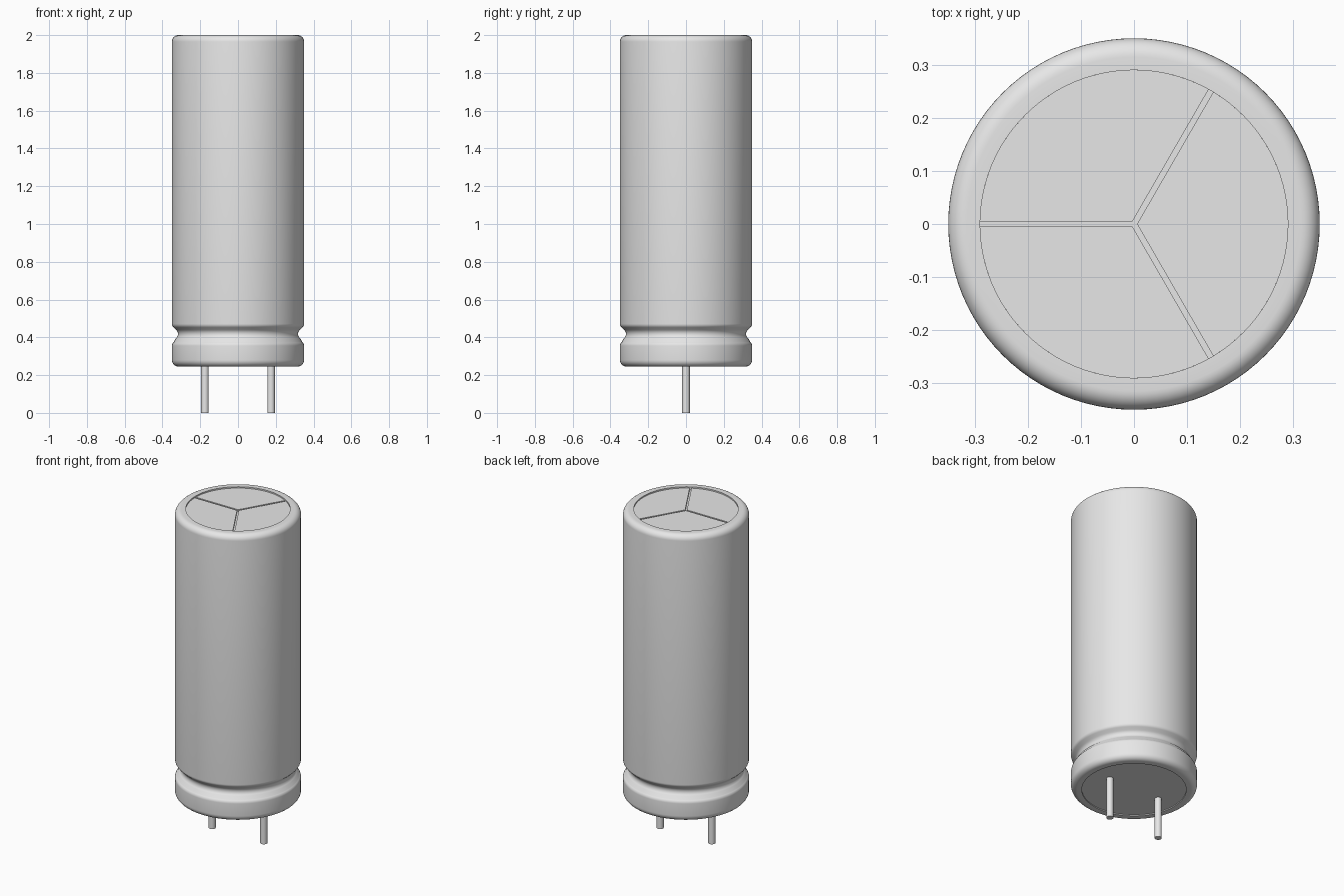
import bpy
import bmesh
from math import cos, sin, asin, pi, radians
from mathutils import Matrix

cube = bpy.data.objects.get("Cube")
if cube:
    bpy.data.objects.remove(cube)

# One plain grey for every part
GREY = (0.8, 0.8, 0.8, 1)
grey = bpy.data.materials.new("light grey")
grey.diffuse_color = GREY
grey.use_nodes = True
grey.node_tree.nodes["Principled BSDF"].inputs["Base Color"].default_value = GREY

BODY_R, DISC_R = 0.35, 0.29
BOTTOM, TOP = 0.245, 2.0
FILLET = 0.035


def finish(name, bm):
    bmesh.ops.recalc_face_normals(bm, faces=bm.faces)
    mesh = bpy.data.meshes.new(name)
    bm.to_mesh(mesh)
    bm.free()
    mesh.materials.append(grey)
    obj = bpy.data.objects.new(name, mesh)
    bpy.context.collection.objects.link(obj)
    bpy.ops.object.select_all(action="DESELECT")
    obj.select_set(True)
    bpy.context.view_layer.objects.active = obj
    bpy.ops.object.shade_smooth_by_angle(angle=radians(35))
    return obj


def arc(cx, cz, r, start, end, steps=8):
    angles = [radians(start + (end - start) * i / steps) for i in range(steps + 1)]
    return [(cx + r * cos(a), cz + r * sin(a)) for a in angles]


def revolve(name, profile, steps=96):
    bm = bmesh.new()
    verts = [bm.verts.new((r, 0, z)) for r, z in profile]
    edges = [bm.edges.new(pair) for pair in zip(verts, verts[1:])]
    bmesh.ops.spin(bm, geom=verts + edges, cent=(0, 0, 0), axis=(0, 0, 1),
                   angle=2 * pi, steps=steps)
    bmesh.ops.remove_doubles(bm, verts=bm.verts, dist=0.00005)
    return finish(name, bm)


def cylinder(name, radius, z0, z1, x=0, sides=96):
    bm = bmesh.new()
    bmesh.ops.create_cone(bm, cap_ends=True, segments=sides, radius1=radius,
                          radius2=radius, depth=z1 - z0,
                          matrix=Matrix.Translation((x, 0, (z0 + z1) / 2)))
    return finish(name, bm)


# Outer sleeve: rounded ends and a crimped waist near the bottom
inner = BODY_R - FILLET
sleeve = [(DISC_R, BOTTOM + 0.03), (DISC_R, BOTTOM)]
sleeve += arc(inner, BOTTOM + FILLET, FILLET, -90, 0)
sleeve += arc(BODY_R - 0.025, 0.355, 0.025, 0, 55, 5)
sleeve += arc(0.348, 0.418, 0.03, 235, 125, 8)
sleeve += arc(BODY_R - 0.025, 0.472, 0.025, -55, 0, 5)
sleeve += arc(inner, TOP - FILLET, FILLET, 0, 90)
sleeve += [(DISC_R, TOP), (DISC_R, TOP - 0.04)]
revolve("sleeve", sleeve)

# Base plug and the floor beneath the vent grooves
cylinder("base_plug", DISC_R, BOTTOM + 0.006, BOTTOM + 0.03)
cylinder("vent_floor", DISC_R, TOP - 0.04, TOP - 0.02)

# Three raised sectors leave a three-armed vent between them
GAP = 0.005
half = pi / 3 - asin(GAP / DISC_R)
for number in range(3):
    mid = number * 2 * pi / 3
    corner = GAP / sin(pi / 3)
    outline = [(corner * cos(mid), corner * sin(mid))]
    for i in range(33):
        a = mid - half + 2 * half * i / 32
        outline.append((DISC_R * cos(a), DISC_R * sin(a)))
    bm = bmesh.new()
    face = bm.faces.new([bm.verts.new((x, y, TOP - 0.02)) for x, y in outline])
    raised = bmesh.ops.extrude_face_region(bm, geom=[face])["geom"]
    bmesh.ops.translate(bm, vec=(0, 0, 0.012),
                        verts=[v for v in raised if isinstance(v, bmesh.types.BMVert)])
    finish("vent_sector_%d" % (number + 1), bm)

# Wire leads
for name, side in (("left_lead", 1), ("right_lead", -1)):
    cylinder(name, 0.02, 0, BOTTOM + 0.02, x=side * 0.175, sides=24)
